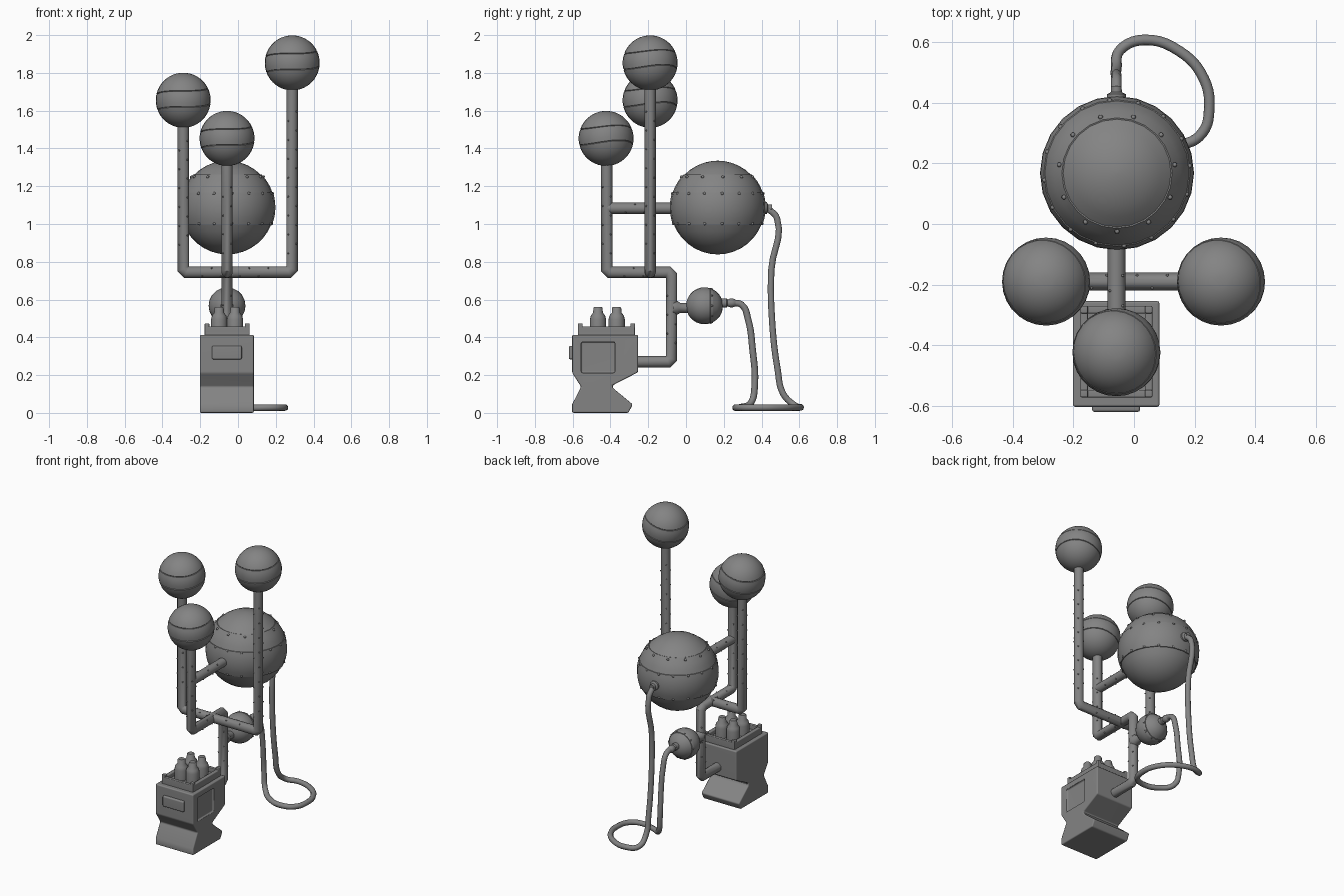
import bpy, bmesh
from math import sin, cos, pi, radians
from mathutils import Vector, Matrix

if "Cube" in bpy.data.objects:
    bpy.data.objects.remove(bpy.data.objects["Cube"])

CX = -0.058          # x of the machine's middle line
PIPE_R = 0.03
METAL = bpy.data.materials.new("dark_metal")
METAL.diffuse_color = (0.23, 0.23, 0.23, 1)
METAL.use_nodes = True
METAL.node_tree.nodes["Principled BSDF"].inputs["Base Color"].default_value = METAL.diffuse_color


def finish(name, bm, angle=35, bevel=0):
    bmesh.ops.recalc_face_normals(bm, faces=bm.faces)
    me = bpy.data.meshes.new(name)
    bm.to_mesh(me)
    bm.free()
    me.materials.append(METAL)
    ob = bpy.data.objects.new(name, me)
    bpy.context.collection.objects.link(ob)
    bpy.ops.object.select_all(action='DESELECT')
    ob.select_set(True)
    bpy.context.view_layer.objects.active = ob
    bpy.ops.object.shade_smooth_by_angle(angle=radians(angle))
    if bevel:
        m = ob.modifiers.new("bevel", 'BEVEL')
        m.width, m.segments, m.limit_method = bevel, 2, 'ANGLE'
    return ob


def skin(bm, rings):
    n = len(rings[0])
    for a, b in zip(rings, rings[1:]):
        for i in range(n):
            j = (i + 1) % n
            bm.faces.new((a[i], a[j], b[j], b[i]))
    bm.faces.new(rings[0])
    bm.faces.new(rings[-1])


def lathe(name, profile, loc, axis='Z', seg=24, wave=0):
    """Spin (radius, height) points; wave tilts the rings of a ball."""
    rot = Matrix.Rotation(-pi / 2, 4, 'X') if axis == 'Y' else Matrix()
    mat = Matrix.Translation(loc) @ rot
    bm = bmesh.new()
    rings = []
    for r, h in profile:
        ring = []
        for i in range(seg):
            a = 2 * pi * i / seg
            v = Vector((r * cos(a), r * sin(a), h))
            if wave:
                size = v.length
                v.z += wave * r * (cos(a) + 0.5 * sin(2 * a))
                v = v.normalized() * size
            ring.append(bm.verts.new(mat @ v))
        rings.append(ring)
    skin(bm, rings)
    return finish(name, bm)


def ball_profile(lats_radii):
    return [(r * cos(radians(t)), r * sin(radians(t))) for t, r in lats_radii]


def box(name, lo, hi, bevel=0.005):
    bm = bmesh.new()
    lo, hi = Vector(lo), Vector(hi)
    m = Matrix.Translation((lo + hi) / 2) @ Matrix.Diagonal((*(hi - lo), 1))
    bmesh.ops.create_cube(bm, size=1, matrix=m)
    ob = finish(name, bm, 35, bevel)
    ob.modifiers.new("normals", 'WEIGHTED_NORMAL')
    return ob


def rivets(name, points, r=0.009):
    bm = bmesh.new()
    for p in points:
        bmesh.ops.create_icosphere(bm, subdivisions=1, radius=r,
                                   matrix=Matrix.Translation(p))
    finish(name, bm, 60)


def pipe(name, pts, sides=12, r=PIPE_R, cut=0.01):
    """Sweep a circle along straight runs with chamfered elbows and rivets."""
    pts = [Vector(p) for p in pts]
    path = [pts[0]]
    for a, b, c in zip(pts, pts[1:], pts[2:]):
        path += [b + (a - b).normalized() * cut, b + (c - b).normalized() * cut]
    path.append(pts[-1])
    dirs = [(b - a).normalized() for a, b in zip(path, path[1:])]
    q = dirs[0].to_track_quat('Z', 'Y')
    ring = [path[0] + q @ Vector((r * cos(2 * pi * i / sides), r * sin(2 * pi * i / sides), 0))
            for i in range(sides)]
    # cut is kept large enough on the inside of each bend by clamping to the mitre
    bm = bmesh.new()
    rings = [[bm.verts.new(v) for v in ring]]
    for k, d in enumerate(dirs):
        nxt = dirs[min(k + 1, len(dirs) - 1)]
        n = (d + nxt).normalized()
        ring = [v + d * ((path[k + 1] - v).dot(n) / d.dot(n)) for v in ring]
        rings.append([bm.verts.new(v) for v in ring])
    skin(bm, rings)
    finish(name, bm)
    studs = []
    for a, b in zip(pts, pts[1:]):
        d = (b - a).normalized()
        q = d.to_track_quat('Z', 'Y')
        for k in range(1, int((b - a).length / 0.1)):
            for s in range(4):
                ang = s * pi / 2 + pi / 4
                studs.append(a + d * (k * 0.1 + 0.05 * (s % 2)) + q @ Vector((cos(ang), sin(ang), 0)) * r)
    rivets(name + "_rivets", studs, 0.005)


# Three tall pipes and the crossbar
pipe("side_pipes", [(-0.29, -0.19, 1.54), (-0.29, -0.19, 0.745), (0.287, -0.19, 0.745), (0.287, -0.19, 1.73)],
     cut=0.018)
pipe("main_pipe", [(CX, -0.26, 0.27), (CX, -0.077, 0.27), (CX, -0.077, 0.745),
                   (CX, -0.42, 0.745), (CX, -0.42, 1.33)], cut=0.018)
pipe("tank_pipe", [(CX, -0.42, 1.083), (CX, -0.06, 1.083)])

# Balls with two tilted seams
R = 0.1455
lats = [(t, R) for t in range(-89, -15, 8)] + [(-15, R), (-14, R - .004), (-13, R), (-5, R), (4, R), (12, R),
        (19, R), (20, R - .004), (21, R)] + [(t, R) for t in range(27, 90, 7)]
for label, loc in (("left", (-0.29, -0.19, 1.655)), ("right", (0.287, -0.19, 1.853)),
                   ("middle", (CX, -0.423, 1.453))):
    lathe(label + "_ball", ball_profile(lats), loc, seg=28, wave=0.14)

# Riveted round tank: wide middle band, stepped plates
TANK = Vector((CX + 0.002, 0.168, 1.088))
lo, hi = 0.249, 0.254
lats = [(t, lo) for t in (-89, -80, -70, -60, -50, -40, -31, -22)] + \
       [(t, hi) for t in (-21.5, -14, -7, 0, 7, 13, 18)] + \
       [(t, 0.251) for t in (18.5, 26, 34, 43.5)] + [(t, 0.247) for t in (44, 54, 64, 74, 83, 89)]
lathe("tank", ball_profile(lats), TANK, seg=24)
studs = []
for lat, n in ((40, 11), (17, 16), (-20, 16)):
    for i in range(n):
        a, t = 2 * pi * (i + 0.25) / n, radians(lat)
        studs.append(TANK + Vector((cos(a) * cos(t), sin(a) * cos(t), sin(t))) * 0.251)
rivets("tank_rivets", studs)

# Small round valve with a flange and a seam
VALVE = Vector((CX, 0.098, 0.567))
lats = [(t, 0.098) for t in (-89, -72, -56, -40, -25, -10, 5, 18)] + [(19, 0.101), (27, 0.101)] + \
       [(t, 0.098) for t in (28, 42, 56, 70, 89)]
lathe("valve", ball_profile(lats), VALVE, 'Y', 20)
rivets("valve_rivets", [VALVE + Vector((0.092 * cos(i * pi / 5), 0.039, 0.092 * sin(i * pi / 5)))
                        for i in range(10)], 0.006)
lathe("valve_stub", [(0.038, -0.07), (0.036, -0.045), (0.026, -0.03), (0.026, 0.02)], (CX, 0, 0.556), 'Y', 12)
lathe("valve_nozzle", [(0.024, 0.18), (0.024, 0.215), (0.018, 0.22), (0.024, 0.235), (0.022, 0.255),
                       (0.015, 0.265)], (CX, 0, 0.582), 'Y', 12)
lathe("tank_nozzle", [(0.031, 0.40), (0.031, 0.428), (0.018, 0.435), (0.017, 0.455)], (CX, 0, 1.085), 'Y', 12)

# Hose from the tank, looping on the floor, up to the valve
hose_pts = [(CX, 0.43, 1.085), (CX, 0.482, 1.03), (CX, 0.452, 0.76), (CX, 0.455, 0.5), (CX, 0.485, 0.23),
            (CX, 0.515, 0.1), (-0.045, 0.575, 0.04), (0.03, 0.607, 0.03), (0.15, 0.57, 0.028),
            (0.23, 0.48, 0.028), (0.248, 0.38, 0.028), (0.225, 0.30, 0.028), (0.16, 0.264, 0.028),
            (0.04, 0.29, 0.03), (-0.035, 0.345, 0.055), (CX, 0.364, 0.15), (CX, 0.352, 0.34),
            (CX, 0.33, 0.49), (CX, 0.295, 0.572), (CX, 0.24, 0.583)]
cu = bpy.data.curves.new("hose", 'CURVE')
cu.dimensions = '3D'
cu.bevel_depth, cu.bevel_resolution, cu.resolution_u, cu.use_fill_caps = 0.0175, 3, 5, True
cu.materials.append(METAL)
sp = cu.splines.new('BEZIER')
sp.bezier_points.add(len(hose_pts) - 1)
for bp, co in zip(sp.bezier_points, hose_pts):
    bp.co = co
    bp.handle_left_type = bp.handle_right_type = 'AUTO'
bpy.context.collection.objects.link(bpy.data.objects.new("hose", cu))

# Engine block: side profile (y, z) extruded across x, window cut in the right side
X0, X1 = -0.202, 0.084
outline = [(-0.603, 0.413), (-0.254, 0.413), (-0.254, 0.215), (-0.39, 0.145), (-0.385, 0.13),
           (-0.282, 0.045), (-0.305, 0), (-0.603, 0), (-0.603, 0.045), (-0.555, 0.138), (-0.603, 0.212)]
bm = bmesh.new()
skin(bm, [[bm.verts.new((x, y, z)) for y, z in outline] for x in (X0, X1)])
block = finish("engine_block", bm, 35, 0.012)
cutter = box("window_cutter", (X1 - 0.015, -0.555, 0.212), (X1 + 0.05, -0.376, 0.376), 0.008)
cutter.hide_render = True
cut = block.modifiers.new("window", 'BOOLEAN')
cut.operation, cut.object, cut.solver = 'DIFFERENCE', cutter, 'EXACT'
bpy.context.view_layer.objects.active = block
for m in ("bevel", "window"):
    bpy.ops.object.modifier_apply(modifier=m)
bpy.data.objects.remove(cutter)
block.modifiers.new("normals", 'WEIGHTED_NORMAL')
box("front_plate", (-0.138, -0.62, 0.283), (0.02, -0.59, 0.355), 0.008)

# Tray on the block with raised corners
TX, TY = (-0.177, 0.061), (-0.572, -0.27)
box("tray_floor", (TX[0], TY[0], 0.40), (TX[1], TY[1], 0.43))
for i, (s, e) in enumerate(((0, 0.025), (-0.025, 0))):
    x, y = TX[i], TY[i]
    box("tray_side_%d" % i, (x + s, TY[0], 0.41), (x + e, TY[1], 0.458))
    box("tray_end_%d" % i, (TX[0], y + s, 0.41), (TX[1], y + e, 0.458))
    for j, (s2, e2) in enumerate(((0, 0.025), (-0.025, 0))):
        box("tray_corner_%d%d" % (i, j), (x + s, TY[j] + s2, 0.41), (x + e, TY[j] + e2, 0.474))

# Four bottles in the tray
for x in (-0.1, -0.016):
    for y in (-0.466, -0.367):
        lathe("bottle", [(0.043, 0.42), (0.043, 0.495), (0.038, 0.515), (0.026, 0.53), (0.024, 0.556),
                         (0.02, 0.561)], (x, y, 0), seg=16)
